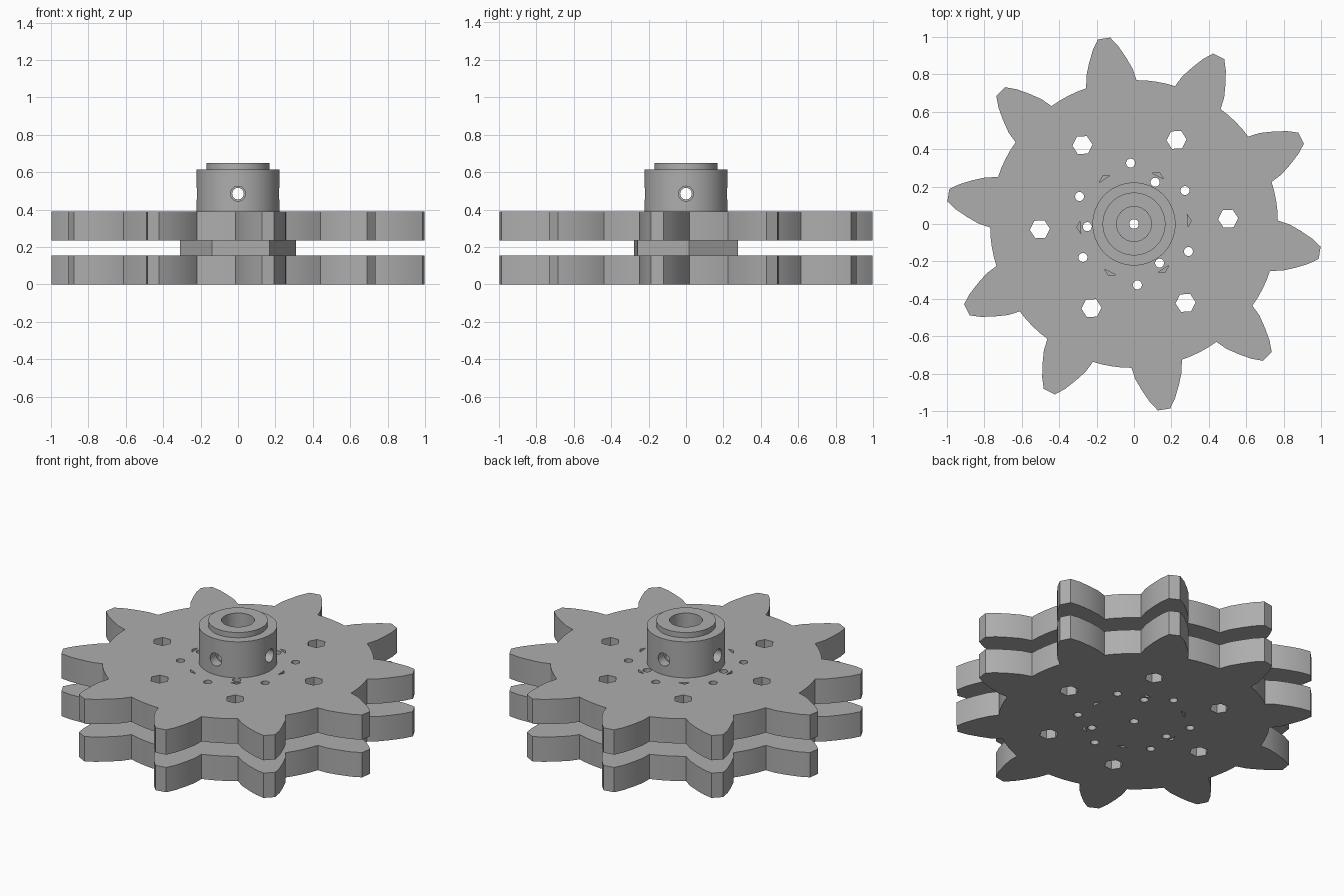
import bpy, bmesh
from math import cos, sin, radians, pi
from mathutils import Matrix, Vector

cube = bpy.data.objects.get("Cube")
if cube:
    bpy.data.objects.remove(cube)

metal = bpy.data.materials.new("plain_grey")
metal.use_nodes = True
GREY = (0.42, 0.42, 0.42, 1)
metal.diffuse_color = GREY
metal.node_tree.nodes["Principled BSDF"].inputs["Base Color"].default_value = GREY

TURN = 3.2       # rotation of the hole pattern, degrees
TOOTH = 99.2     # direction of the first tooth, degrees
PLATE = 0.155
GAP_TOP = 0.235
TOP = 0.39


def polar(r, deg):
    return Vector((r * cos(radians(deg)), r * sin(radians(deg))))


def ring(r, sides, centre=(0, 0), start=0):
    return [Vector(centre) + polar(r, start + 360 * i / sides) for i in range(sides)]


def add_prism(bm, outline, z0, z1, matrix=Matrix()):
    """Closed prism over a counter-clockwise outline."""
    low = [bm.verts.new(matrix @ Vector((p.x, p.y, z0))) for p in outline]
    high = [bm.verts.new(matrix @ Vector((p.x, p.y, z1))) for p in outline]
    bm.faces.new(low[::-1])
    bm.faces.new(high)
    n = len(outline)
    for i in range(n):
        j = (i + 1) % n
        bm.faces.new((low[i], low[j], high[j], high[i]))


def make_object(name, bm):
    bmesh.ops.recalc_face_normals(bm, faces=bm.faces)
    mesh = bpy.data.meshes.new(name)
    bm.to_mesh(mesh)
    bm.free()
    mesh.materials.append(metal)
    obj = bpy.data.objects.new(name, mesh)
    bpy.context.collection.objects.link(obj)
    return obj


def select(obj):
    bpy.ops.object.select_all(action='DESELECT')
    obj.select_set(True)
    bpy.context.view_layer.objects.active = obj


def cut(obj, bm):
    cutter = make_object("cutter", bm)
    cutter.hide_render = True
    mod = obj.modifiers.new("cut", 'BOOLEAN')
    mod.operation = 'DIFFERENCE'
    mod.solver = 'EXACT'
    mod.object = cutter
    select(obj)
    bpy.ops.object.modifier_apply(modifier=mod.name)
    bpy.data.objects.remove(cutter)


def finish(obj):
    select(obj)
    bpy.ops.object.shade_smooth_by_angle(angle=radians(28))


def sprocket_outline():
    # (radius, angle from tooth centre) along one flank
    flank = [(0.769, 10.2), (0.83, 8.7), (0.893, 6.4), (0.956, 4.1), (1.005, 1.9)]
    points = []
    for k in range(10):
        mid = TOOTH + 36 * k
        points += [polar(r, mid - a) for r, a in flank]
        points += [polar(r, mid + a) for r, a in reversed(flank)]
        points += [polar(0.77, mid + 18 + a) for a in (-4, 0, 4)]
    return points


def inner_bolt_holes(bm):
    for k in range(3):
        add_prism(bm, ring(0.024, 24, polar(0.25, TURN + 60 + 120 * k)), -0.1, 0.5)


def make_plate(name, z0, z1, bore):
    bm = bmesh.new()
    add_prism(bm, sprocket_outline(), z0, z1)
    plate = make_object(name, bm)
    holes = bmesh.new()
    add_prism(holes, ring(bore, 48), z0 - 0.1, z1 + 0.1)
    inner_bolt_holes(holes)
    for k in range(6):
        a = TURN + 60 * k
        # hexagonal holes, round holes and small corner slots
        add_prism(holes, ring(0.054, 6, polar(0.504, a), TURN), z0 - 0.1, z1 + 0.1)
        add_prism(holes, ring(0.024, 24, polar(0.326, a + 30)), z0 - 0.1, z1 + 0.1)
        out, side = polar(1, a), polar(1, a + 90)
        slot = [out * 0.287 - side * 0.034, out * 0.306, out * 0.287 + side * 0.034]
        add_prism(holes, slot, z0 - 0.1, z1 + 0.1)
    cut(plate, holes)
    finish(plate)


make_plate("lower_sprocket", 0, PLATE, 0.025)
make_plate("upper_sprocket", GAP_TOP, TOP, 0.093)

# Hexagonal spacer between the sprockets
bm = bmesh.new()
add_prism(bm, ring(0.31, 6, start=TURN), PLATE, GAP_TOP)
spacer = make_object("hex_spacer", bm)
holes = bmesh.new()
add_prism(holes, ring(0.093, 48), 0, 0.5)
inner_bolt_holes(holes)
cut(spacer, holes)
finish(spacer)

# Stepped hub, spun from its section
bm = bmesh.new()
section = [(0.093, TOP), (0.222, TOP), (0.222, 0.615), (0.168, 0.615), (0.168, 0.648), (0.093, 0.648)]
verts = [bm.verts.new((r, 0, z)) for r, z in section]
edges = [bm.edges.new((verts[i], verts[(i + 1) % len(verts)])) for i in range(len(verts))]
bmesh.ops.spin(bm, geom=verts + edges, axis=(0, 0, 1), cent=(0, 0, 0),
               angle=2 * pi, steps=64, use_merge=True)
bmesh.ops.remove_doubles(bm, verts=bm.verts, dist=0.0001)
hub = make_object("hub", bm)

# Set screw holes through the hub wall, wider at the outside
for radius, start, end in ((0.031, 0.05, 0.3), (0.04, 0.16, 0.3)):
    holes = bmesh.new()
    for k in range(4):
        m = (Matrix.Translation((0, 0, 0.485)) @ Matrix.Rotation(k * pi / 2, 4, 'Z')
             @ Matrix.Rotation(pi / 2, 4, 'Y'))
        add_prism(holes, ring(radius, 24), start, end, m)
    cut(hub, holes)
finish(hub)
